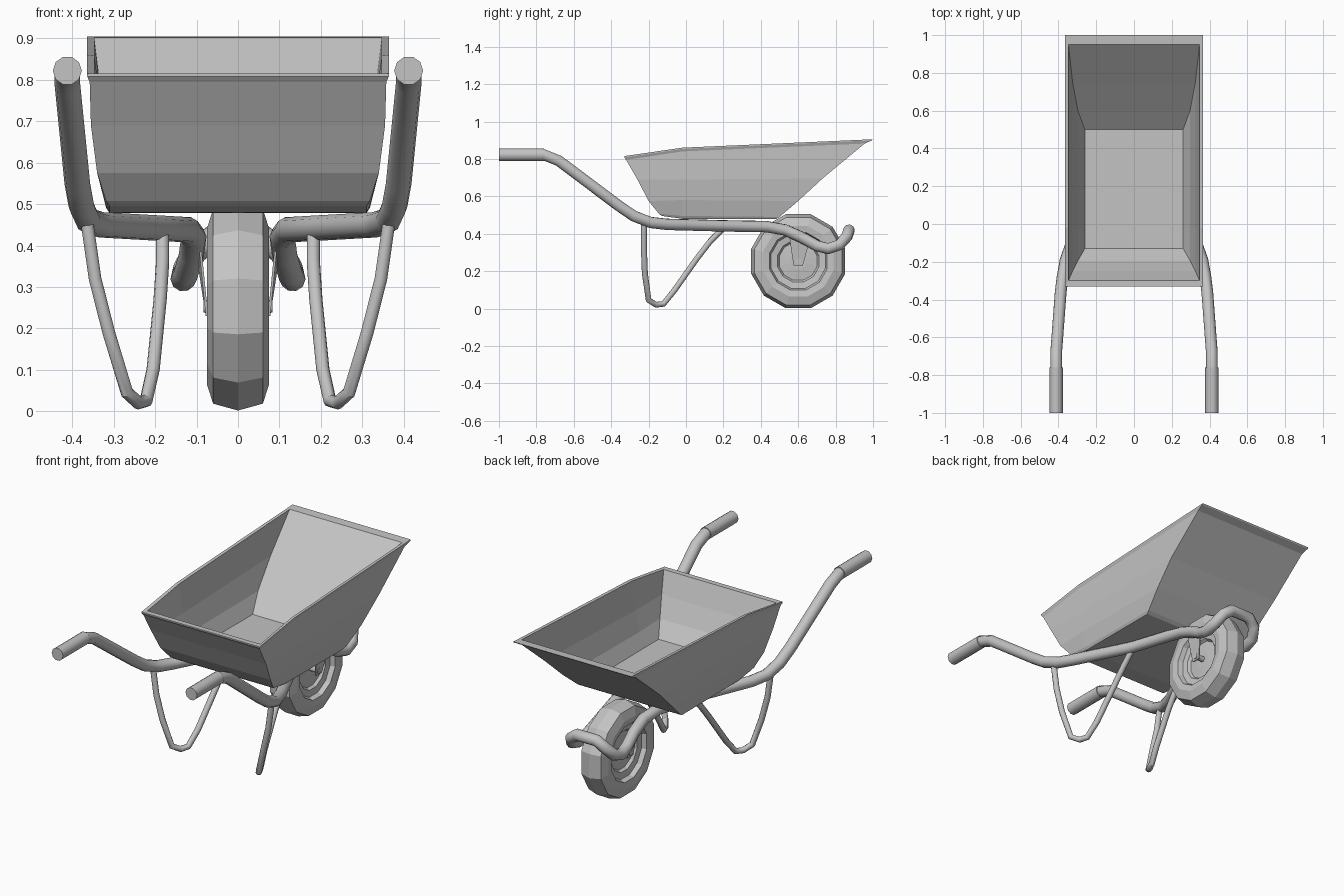
import bpy, bmesh, math

if "Cube" in bpy.data.objects:
    bpy.data.objects.remove(bpy.data.objects["Cube"])

steel = bpy.data.materials.new("grey steel")
steel.diffuse_color = (0.55, 0.55, 0.55, 1)
steel.use_nodes = True
steel.node_tree.nodes["Principled BSDF"].inputs["Base Color"].default_value = steel.diffuse_color


def finish(bm, name, smooth=False):
    bmesh.ops.recalc_face_normals(bm, faces=bm.faces[:])
    me = bpy.data.meshes.new(name)
    bm.to_mesh(me)
    bm.free()
    me.materials.append(steel)
    ob = bpy.data.objects.new(name, me)
    bpy.context.collection.objects.link(ob)
    return ob


def tube(name, pts, r):
    cu = bpy.data.curves.new(name, 'CURVE')
    cu.dimensions = '3D'
    cu.bevel_depth = r
    cu.bevel_resolution = 3
    cu.use_fill_caps = True
    sp = cu.splines.new('POLY')
    sp.points.add(len(pts) - 1)
    for p, c in zip(sp.points, pts):
        p.co = (*c, 1)
    ob = bpy.data.objects.new(name, cu)
    bpy.context.collection.objects.link(ob)
    ob.data.materials.append(steel)
    bpy.ops.object.select_all(action='DESELECT')
    ob.select_set(True)
    bpy.context.view_layer.objects.active = ob
    bpy.ops.object.convert(target='MESH')
    bpy.ops.object.shade_smooth_by_angle(angle=math.radians(40))


def flip(pts):
    return [(-x, y, z) for x, y, z in pts]


# Tray: stacked six-point rings (half width, front y, front z, middle z, back y, back z),
# going up the outside, over the lip and down the inside
levels = [
    (.310, -.13, .495, .480, .48, .478),
    (.318, -.145, .507, .495, .50, .490),
    (.340, -.20, .575, .580, .60, .575),
    (.355, -.26, .690, .690, .73, .695),
    (.358, -.32, .795, .840, .955, .882),
    (.364, -.33, .808, .853, .995, .899),
    (.364, -.33, .815, .860, 1.0, .905),
    (.347, -.30, .815, .858, .95, .902),
    (.325, -.25, .700, .700, .75, .725),
    (.297, -.195, .595, .590, .60, .595),
    (.260, -.13, .515, .515, .50, .512),
]
bm = bmesh.new()
rings = []
for w, fy, fz, mz, by, bz in levels:
    rings.append([bm.verts.new(c) for c in (
        (-w, fy, fz), (w, fy, fz), (w, -.02, mz),
        (w, by, bz), (-w, by, bz), (-w, -.02, mz))])
for a, b in zip(rings, rings[1:]):
    for i in range(6):
        j = (i + 1) % 6
        bm.faces.new((a[i], a[j], b[j], b[i]))
for r in (rings[0], rings[-1]):
    bm.faces.new((r[0], r[1], r[2], r[5]))
    bm.faces.new((r[5], r[2], r[3], r[4]))
finish(bm, "tray")

# Frame: one bent tube running from handle to handle around the wheel
half = [(.412, -.97, .822), (.412, -.76, .822), (.412, -.68, .79), (.388, -.36, .55),
        (.378, -.28, .495), (.362, -.19, .46), (.33, -.10, .45), (.19, .2, .442),
        (.12, .43, .438), (.107, .53, .42), (.112, .62, .38), (.125, .70, .335),
        (.132, .76, .32), (.128, .82, .34), (.105, .86, .385), (.06, .872, .42)]
tube("frame", half + flip(half)[::-1], .031)

# Hand grips and V-shaped legs
leg = [(.365, -.225, .46), (.345, -.225, .32), (.312, -.22, .19), (.268, -.20, .045),
       (.24, -.16, .02), (.222, -.12, .025), (.205, -.06, .10),
       (.188, .06, .27), (.182, .13, .36), (.182, .2, .43)]
grip = [(.412, -1, .822), (.412, -.76, .822)]
for side, f in (("right", lambda p: p), ("left", flip)):
    tube(side + "_grip", f(grip), .035)
    tube(side + "_leg", f(leg), .016)

# Wheel: twelve-sided lathe of a tyre and rim section
WY, WZ, N = .6, .253, 12
section = [(0, .260), (.06, .243), (.075, .195), (.070, .160),
           (.045, .150), (.040, .115), (.025, .105), (.030, .045)]
section = section[::-1] + [(-x, r) for x, r in section[1:]]
bm = bmesh.new()
rings = []
for x, r in section:
    rings.append([bm.verts.new((x, WY + r * math.cos(a), WZ + r * math.sin(a)))
                  for a in [2 * math.pi * (k + .5) / N for k in range(N)]])
for a, b in zip(rings, rings[1:]):
    for i in range(N):
        j = (i + 1) % N
        bm.faces.new((a[i], a[j], b[j], b[i]))
bm.faces.new(rings[0])
bm.faces.new(rings[-1])
finish(bm, "wheel")

# Axle and thin brackets hanging from the frame
tube("axle", [(-.083, WY, WZ), (.083, WY, WZ)], .016)
for s in (1, -1):
    bm = bmesh.new()
    out = [(.095, .55, .40), (.098, .66, .36), (.078, .625, .23), (.078, .575, .23)]
    a = [bm.verts.new((s * x, y, z)) for x, y, z in out]
    b = [bm.verts.new((s * (x - .006), y, z)) for x, y, z in out]
    bm.faces.new(a)
    bm.faces.new(b)
    for i in range(4):
        j = (i + 1) % 4
        bm.faces.new((a[i], a[j], b[j], b[i]))
    finish(bm, "axle_bracket_" + ("right" if s > 0 else "left"))
